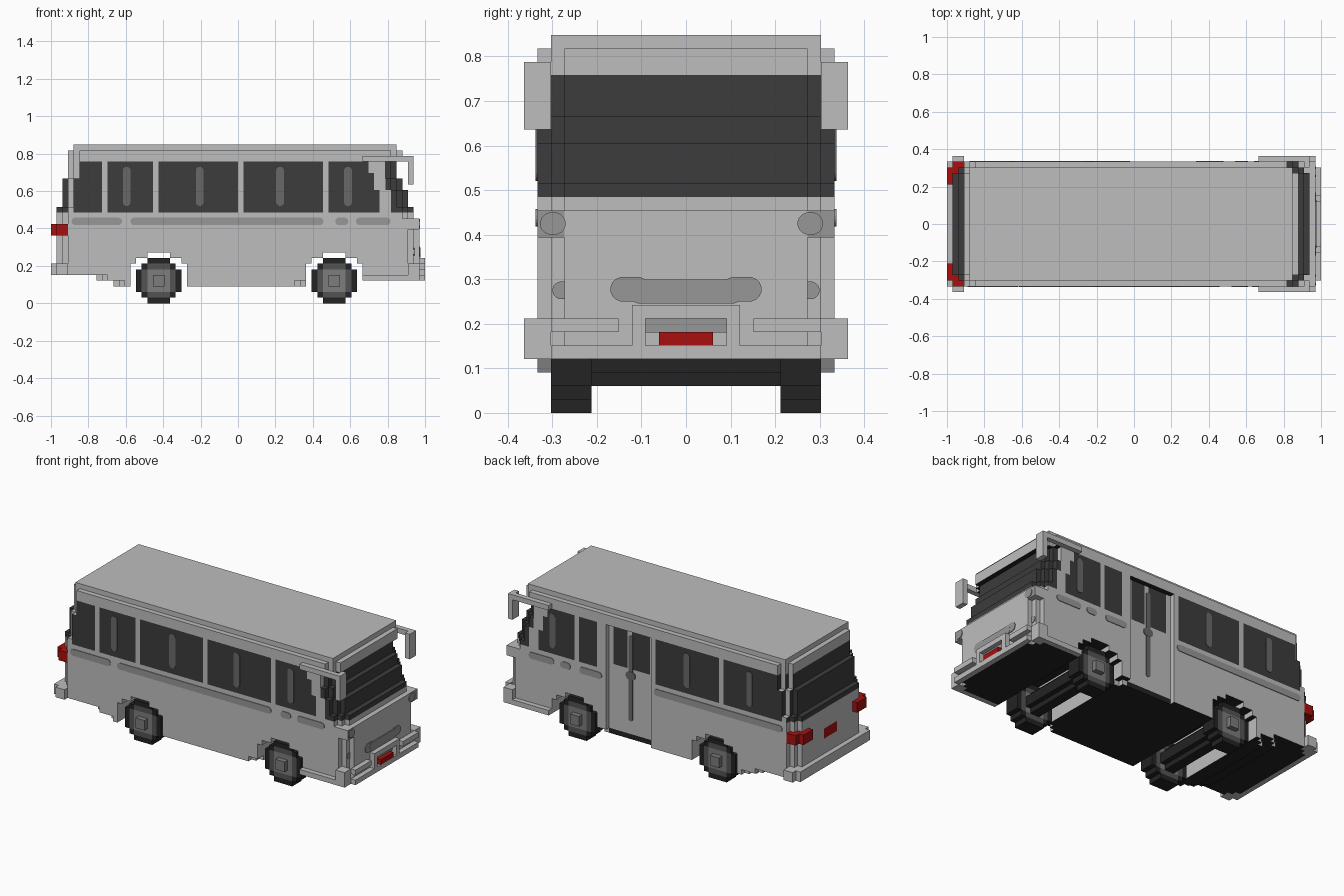
import bpy, bmesh, math

if "Cube" in bpy.data.objects:
    bpy.data.objects.remove(bpy.data.objects["Cube"])

V = 2 / 66            # edge length of one building block


def material(name, srgb):
    lin = [(c / 255 / 12.92) if c < 10 else ((c / 255 + 0.055) / 1.055) ** 2.4 for c in srgb]
    m = bpy.data.materials.new(name)
    m.use_nodes = True
    m.diffuse_color = (*lin, 1)
    bsdf = m.node_tree.nodes["Principled BSDF"]
    bsdf.inputs["Base Color"].default_value = (*lin, 1)
    bsdf.inputs["Roughness"].default_value = 0.8
    return m


MATS = [material("body_grey", (190, 190, 190)), material("trim_grey", (151, 151, 151)),
        material("window_dark", (60, 60, 60)), material("glint_grey", (105, 105, 105)),
        material("rubber_black", (35, 35, 35)), material("light_red", (168, 16, 16)),
        material("rim_dark", (84, 84, 84)), material("hub_grey", (125, 125, 125))]
BODY, TRIM, GLASS, GLINT, BLACK, RED, RIM, HUB = range(8)


def finish(name, bm, mats=MATS):
    me = bpy.data.meshes.new(name)
    bm.to_mesh(me)
    bm.free()
    for m in mats:
        me.materials.append(m)
    ob = bpy.data.objects.new(name, me)
    bpy.context.collection.objects.link(ob)
    return ob


def box(i0, i1, j0, j1, k0, k1):
    return {(i, j, k) for i in range(i0, i1) for j in range(j0, j1) for k in range(k0, k1)}


def both(i0, i1, j0, j1, k0, k1):
    return box(i0, i1, j0, j1, k0, k1) | box(i0, i1, -j1, -j0, k0, k1)


def blocks(name, cells, rule):
    """Skin a set of blocks; rule(i, j, k, normal) gives the material of each face."""
    bm = bmesh.new()
    verts = {}

    def vert(p):
        if p not in verts:
            verts[p] = bm.verts.new((-1 + p[0] * V, p[1] * V, p[2] * V))
        return verts[p]

    for c in sorted(cells):
        for a in range(3):
            for s in (-1, 1):
                n = [0, 0, 0]
                n[a] = s
                if tuple(c[t] + n[t] for t in range(3)) in cells:
                    continue
                u, w = (a + 1) % 3, (a + 2) % 3
                ring = []
                for du, dw in ((0, 0), (1, 0), (1, 1), (0, 1))[::s]:
                    p = list(c)
                    p[a] += s > 0
                    p[u] += du
                    p[w] += dw
                    ring.append(vert(tuple(p)))
                f = bm.faces.new(ring)
                f.material_index = rule(*c, n) if callable(rule) else rule
    return finish(name, bm)


def capsule(name, axis, sign, pos, a0, a1, z0, z1, mat):
    """Thin rounded plate on a side (axis y) or an end (axis x) of the vehicle."""
    bm = bmesh.new()
    w, h = (a1 - a0) / 2, (z1 - z0) / 2
    r = min(w, h)
    pts = []
    for t in range(16):
        an = math.tau * (t + 0.5) / 16
        c, s = math.cos(an), math.sin(an)
        pts.append(((a0 + a1) / 2 + r * c + math.copysign(w - r, c),
                    (z0 + z1) / 2 + r * s + math.copysign(h - r, s)))
    put = (lambda a, z, d: (a, d, z)) if axis == "y" else (lambda a, z, d: (d, a, z))
    face = bm.faces.new([bm.verts.new(put(a, z, sign * (pos - 0.002))) for a, z in pts])
    ext = bmesh.ops.extrude_face_region(bm, geom=[face])
    for v in ext["geom"]:
        if isinstance(v, bmesh.types.BMVert):
            v.co[1 if axis == "y" else 0] = sign * (pos + 0.004)
    bmesh.ops.recalc_face_normals(bm, faces=bm.faces)
    return finish(name, bm, [MATS[mat]])


# Body: stacked layers (k0, k1, rear, front) with stepped rounded corners
body = set()
for k0, k1, i0, i1 in ((3, 4, 11, 45), (4, 5, 8, 65), (5, 15, 1, 65), (15, 16, 1, 64),
                       (16, 17, 1, 64), (17, 20, 2, 63), (20, 22, 2, 62), (22, 25, 3, 61),
                       (25, 27, 3, 62)):
    for step, half in enumerate((9, 10, 11)):
        body |= box(i0 + step, i1 - step, -half, half, k0, k1)
body |= box(4, 61, -10, 10, 27, 28)                      # roof cap
for start in (14, 45):                                   # wheel arches
    body -= box(start, start + 10, -12, 12, 0, 7)
    body -= box(start + 1, start + 9, -12, 12, 7, 8)
    body -= box(start + 3, start + 7, -12, 12, 8, 9)
body -= box(33, 43, 10, 11, 3, 25)                       # recessed door

RIGHT_WINDOWS = ((4, 9), (10, 18), (19, 33), (34, 48), (49, 58))
LEFT_WINDOWS = ((4, 17), (18, 32), (45, 49), (50, 58))
DOOR_WINDOWS = ((34, 38), (39, 42))


def body_rule(i, j, k, n):
    if n[2] < 0:
        return BLACK
    if 16 <= k < 25:
        # Windscreen and rear window wrap around the corners
        if i >= (60 if k < 20 else 59) or i < 3 or (n[0] < 0 and i < 8):
            return GLASS
        if n[1]:
            wins = RIGHT_WINDOWS if j == -11 else LEFT_WINDOWS if j == 10 else DOOR_WINDOWS
            slant = 55 + (25 - k) * 0.35
            if j == 9 and k == 16:
                return BODY
            if i < slant and any(a <= i < b for a, b in wins) and not (i == 4 and k > 22):
                return GLASS
    if n[0] < 0 and i == 1 and 10 <= k < 12 and -2 <= j < 2:
        return RED                                       # middle rear lamp
    if n[1] > 0 and 33 <= i < 43 and k < 4:
        return BLACK                                     # door sill
    return BODY


blocks("body", body, body_rule)

# Bumpers
front = box(65, 66, -10, 10, 4, 5) | both(63, 65, 10, 12, 4, 5) | both(55, 63, 11, 12, 4, 5)
front |= both(65, 66, 5, 10, 6, 7) | both(63, 65, 10, 12, 5, 7)
front |= both(65, 66, 3, 4, 5, 8) | box(65, 66, -4, 4, 7, 8)
blocks("front_bumper", front - body, BODY)
rear = box(0, 1, -11, 11, 5, 7) | both(1, 3, 9, 12, 5, 7)
blocks("rear_bumper", rear - body, BODY)

# Lamps and number plate
blocks("headlights", both(62, 65, 8, 11, 13, 15) - body,
       lambda i, j, k, n: TRIM if n[0] > 0 else BODY)
blocks("tail_lights", (both(0, 1, 7, 10, 12, 14) | both(1, 3, 9, 11, 12, 14)) - body, RED)
blocks("number_plate", box(65, 66, -2, 2, 5, 6), RED)
for s in (-1, 1):
    a, b = sorted((s * 0.245, s * 0.333))
    capsule("headlight_lens", "x", 1, 0.97, a + 0.005, b - 0.025, 0.40, 0.45, TRIM)
    a, b = sorted((s * 0.255, s * 0.30))
    capsule("indicator", "x", 1, 0.939, a, b, 0.255, 0.295, TRIM)
    a, b = sorted((s * 0.08, s * 0.17))
    capsule("grille_side", "x", 1, 0.97, a, b, 0.25, 0.305, TRIM)
capsule("grille", "x", 1, 0.971, -0.13, 0.13, 0.245, 0.30, TRIM)
capsule("plate_backing", "x", 1, 0.97, -0.12, 0.12, 0.18, 0.215, TRIM)

# Mirrors on long arms
mirrors = both(55, 64, 11, 12, 25, 26) | both(63, 64, 10, 12, 21, 26)
blocks("mirrors", mirrors - body, BODY)

# Wheels, hubs and axles
ROW = (2, 1, 0, 0, 0, 0, 1, 2)


def make_wheels(start):
    def rule(i, j, k, n):
        r = math.hypot(i + 0.5 - start - 4, k + 0.5 - 4)
        if not n[1] or r > 3.3:
            return BLACK
        return HUB if r < 2.2 else RIM

    tyre = set()
    for k, inset in enumerate(ROW):
        tyre |= both(start + inset, start + 8 - inset, 7, 10, k, k + 1)
    blocks("wheels", tyre, rule)
    blocks("wheel_caps", both(start + 3, start + 5, 10, 11, 3, 5), HUB)
    axle = box(start + 2, start + 6, -7, 7, 3, 5) | box(start + 3, start + 5, -7, 7, 2, 6)
    blocks("axle", axle, BLACK)


make_wheels(15)
make_wheels(46)

# Side trim strips and window glints
SIDE = 11 * V
for a, b in ((-0.89, -0.62), (-0.575, 0.457), (0.52, 0.59), (0.63, 0.815)):
    capsule("right_trim_strip", "y", -1, SIDE, a, b, 0.418, 0.458, TRIM)
for a, b in ((-0.88, -0.02), (0.33, 0.48), (0.54, 0.61), (0.65, 0.82)):
    capsule("left_trim_strip", "y", 1, SIDE, a, b, 0.418, 0.458, TRIM)
for x in (-0.595, -0.205, 0.225, 0.588):
    capsule("right_window_glint", "y", -1, SIDE, x - 0.021, x + 0.021, 0.52, 0.73, GLINT)
for x in (-0.66, -0.24, 0.66):
    capsule("left_window_glint", "y", 1, SIDE, x - 0.02, x + 0.02, 0.52, 0.73, GLINT)

# Door seam and handle
DOOR = 10 * V
capsule("door_seam", "y", 1, DOOR, 0.142, 0.172, 0.2, 0.72, GLINT)
capsule("door_handle", "y", 1, DOOR + 0.001, 0.125, 0.19, 0.45, 0.5, GLINT)
